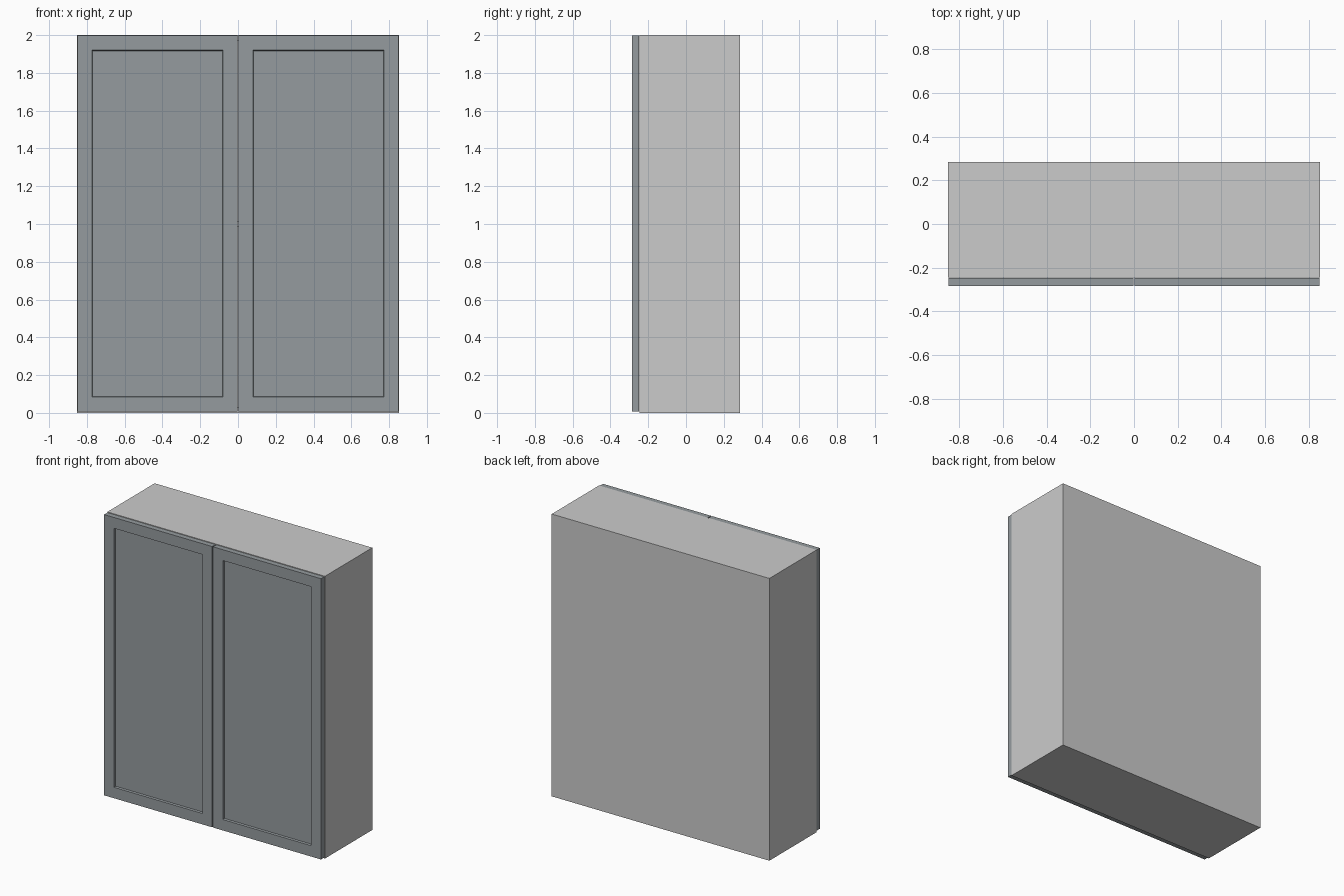
import bpy, bmesh
from mathutils import Vector

if "Cube" in bpy.data.objects:
    bpy.data.objects.remove(bpy.data.objects["Cube"])

W, FRONT, BACK, H, T = 0.853, -0.245, 0.285, 2.0, 0.03
door_mat = bpy.data.materials.new("slate_paint")
door_mat.diffuse_color = (0.30, 0.33, 0.345, 1)
door_mat.use_nodes = True
door_mat.node_tree.nodes["Principled BSDF"].inputs["Base Color"].default_value = door_mat.diffuse_color


def box(name, lo, hi, recess=None, mat=None):
    """Box between two corners; recess = (frame width, depth) sinks the front face."""
    lo, hi = Vector(lo), Vector(hi)
    bm = bmesh.new()
    bmesh.ops.create_cube(bm, size=1)
    bmesh.ops.scale(bm, vec=hi - lo, verts=bm.verts)
    bmesh.ops.translate(bm, vec=(lo + hi) / 2, verts=bm.verts)
    if recess:
        front = min(bm.faces, key=lambda f: f.calc_center_median().y)
        bmesh.ops.inset_region(bm, faces=[front], thickness=recess[0])
        # slightly sloped edge down to the recessed panel
        bmesh.ops.inset_region(bm, faces=[front], thickness=0.004)
        bmesh.ops.translate(bm, vec=(0, recess[1], 0), verts=front.verts)
    me = bpy.data.meshes.new(name)
    bm.to_mesh(me)
    bm.free()
    if mat:
        me.materials.append(mat)
    ob = bpy.data.objects.new(name, me)
    bpy.context.collection.objects.link(ob)
    return ob


# Carcass sides and shaker doors, one pair per side
for side, s in (("left", -1), ("right", 1)):
    xs = sorted((s * W, s * (W - T)))
    box(side + "_side_panel", (xs[0], FRONT, 0), (xs[1], BACK, H))
    xs = sorted((s * 0.85, s * 0.003))
    box(side + "_door", (xs[0], -0.285, 0.008), (xs[1], -0.248, 1.997),
        recess=(0.109, 0.015), mat=door_mat)

# Bottom, middle shelf and top between the sides
inner = W - T
for name, z, y in (("bottom_panel", 0, FRONT), ("middle_shelf", 0.985, FRONT + 0.01),
                   ("top_panel", H - T, FRONT)):
    box(name, (-inner, y, z), (inner, BACK - 0.01, z + T))

# Thin back panel closing the carcass
box("back_panel", (-W, BACK - 0.01, 0), (W, BACK, H))
for side in ("left", "right"):
    for v in bpy.data.objects[side + "_side_panel"].data.vertices:
        v.co.y = min(v.co.y, BACK - 0.01)
